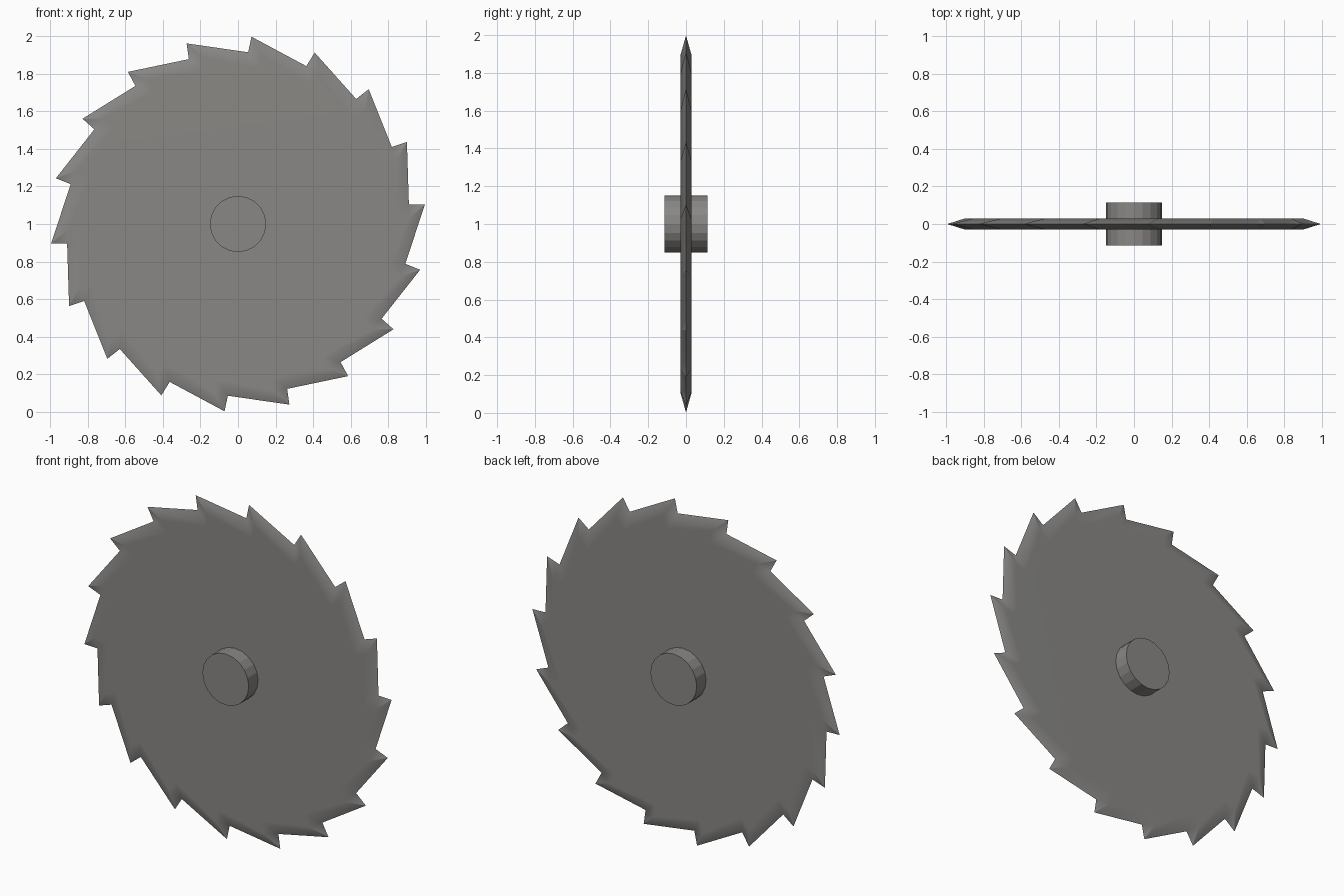
import bpy, bmesh, math

if "Cube" in bpy.data.objects:
    bpy.data.objects.remove(bpy.data.objects["Cube"])

TEETH = 18
HALF = 0.028          # half thickness of the blade

steel = bpy.data.materials.new("steel grey")
steel.diffuse_color = (0.25, 0.245, 0.235, 1)
steel.use_nodes = True
steel.node_tree.nodes["Principled BSDF"].inputs["Base Color"].default_value = steel.diffuse_color


def polar(r, deg, y):
    """Point at a clockwise angle from straight up, seen from the front."""
    a = math.radians(deg)
    return (r * math.sin(a), y, 1 + r * math.cos(a))


def finish(bm, name):
    bmesh.ops.recalc_face_normals(bm, faces=bm.faces)
    me = bpy.data.meshes.new(name)
    bm.to_mesh(me)
    bm.free()
    me.materials.append(steel)
    ob = bpy.data.objects.new(name, me)
    bpy.context.collection.objects.link(ob)
    return ob


# Blade: knife-edged outer outline at y = 0, flat inner outline on each side
bm = bmesh.new()
edge, front, back = [], [], []
for i in range(TEETH):
    a = i * 360 / TEETH
    edge += [bm.verts.new(polar(0.917, a + 3.4, 0)),
             bm.verts.new(polar(1.001, a + 4.1, 0))]
    for ring, y in ((front, -HALF), (back, HALF)):
        ring += [bm.verts.new(polar(0.836, a + 7.4, y)),
                 bm.verts.new(polar(0.907, a + 8.1, y))]
n = len(edge)
for ring in (front, back):
    bm.faces.new(ring)
    for i in range(n):
        j = (i + 1) % n
        bm.faces.new((edge[i], edge[j], ring[j], ring[i]))
blade = finish(bm, "saw_blade")

# Soft bevels beside a truly flat disc
bpy.context.view_layer.objects.active = blade
blade.select_set(True)
bpy.ops.object.shade_smooth_by_angle(angle=math.radians(30))
mod = blade.modifiers.new("flat disc normals", 'WEIGHTED_NORMAL')
mod.keep_sharp = True

# Hub: short 20-sided axle through the centre
bm = bmesh.new()
rings = [[bm.verts.new(polar(0.15, k * 18, y)) for k in range(20)]
         for y in (-0.115, 0.115)]
for ring in rings:
    bm.faces.new(ring)
for k in range(20):
    j = (k + 1) % 20
    bm.faces.new((rings[0][k], rings[0][j], rings[1][j], rings[1][k]))
finish(bm, "hub")
